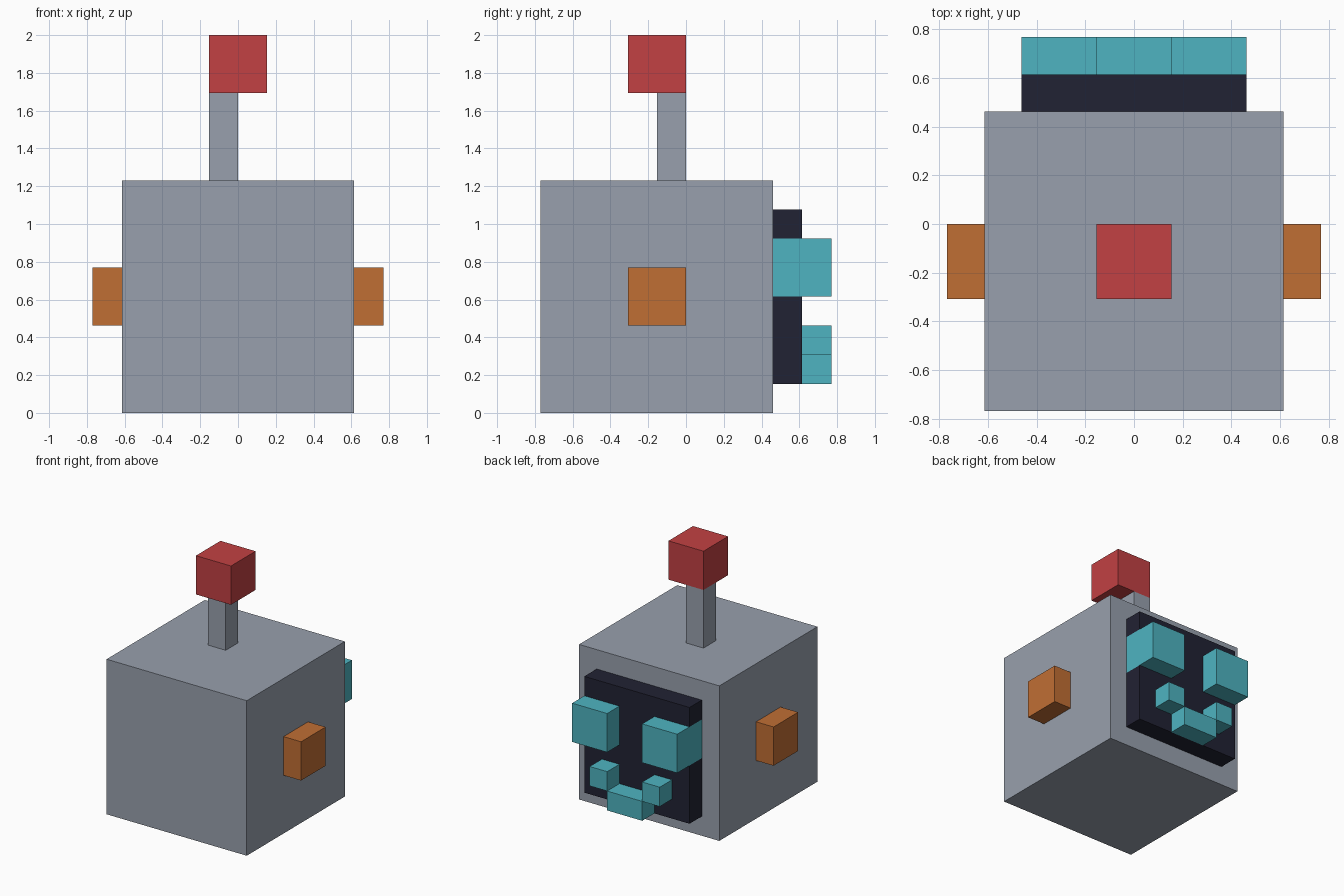
import bpy
import bmesh

cube = bpy.data.objects.get("Cube")
if cube:
    bpy.data.objects.remove(cube, do_unlink=True)

U = 2 / 13  # one block; the model is 13 blocks tall


def material(name, rgb):
    """Flat material from 0-255 sRGB values."""
    lin = [c / 255 / 12.92 if c / 255 <= 0.04045 else ((c / 255 + 0.055) / 1.055) ** 2.4 for c in rgb]
    m = bpy.data.materials.new(name)
    m.use_nodes = True
    m.diffuse_color = (*lin, 1)
    m.node_tree.nodes["Principled BSDF"].inputs["Base Color"].default_value = (*lin, 1)
    return m


grey = material("metal grey", (152, 160, 173))
red = material("signal red", (194, 65, 67))
orange = material("bolt orange", (192, 110, 52))
teal = material("glowing teal", (78, 180, 193))
navy = material("screen navy", (33, 34, 51))


def prism(name, profile, y0, y1, mat):
    """Extrude an (x, z) outline, in blocks, from y0 to y1."""
    bm = bmesh.new()
    face = bm.faces.new([bm.verts.new((x * U, y0 * U, z * U)) for x, z in profile])
    ext = bmesh.ops.extrude_face_region(bm, geom=[face])
    moved = [v for v in ext["geom"] if isinstance(v, bmesh.types.BMVert)]
    bmesh.ops.translate(bm, verts=moved, vec=(0, (y1 - y0) * U, 0))
    bmesh.ops.recalc_face_normals(bm, faces=bm.faces)
    mesh = bpy.data.meshes.new(name)
    bm.to_mesh(mesh)
    bm.free()
    mesh.materials.append(mat)
    obj = bpy.data.objects.new(name, mesh)
    bpy.context.collection.objects.link(obj)
    return obj


def box(name, x, y, z, mat):
    """Box from (min, max) ranges in blocks."""
    prism(name, [(x[0], z[0]), (x[1], z[0]), (x[1], z[1]), (x[0], z[1])], *y, mat)


# Head and antenna
box("head", (-4, 4), (-5, 3), (0, 8), grey)
box("antenna_stem", (-1, 0), (-1, 0), (8, 11), grey)
box("antenna_tip", (-1, 1), (-2, 0), (11, 13), red)

# Face screen, notched at both sides where the eyes sit
half = [(3, 1), (3, 4), (1, 4), (1, 6), (3, 6), (3, 7)]
prism("face_screen", half + [(-x, z) for x, z in reversed(half)], 3, 4, navy)

# Mirrored ears, eyes and mouth corners
for side, s in (("left", 1), ("right", -1)):
    def span(a, b):
        return tuple(sorted((a * s, b * s)))
    box(side + "_ear", span(4, 5), (-2, 0), (3, 5), orange)
    box(side + "_eye", span(1, 3), (3, 5), (4, 6), teal)
    box(side + "_mouth_corner", span(1, 2), (4, 5), (2, 3), teal)

# Bottom of the smile
box("mouth", (-1, 1), (4, 5), (1, 2), teal)
